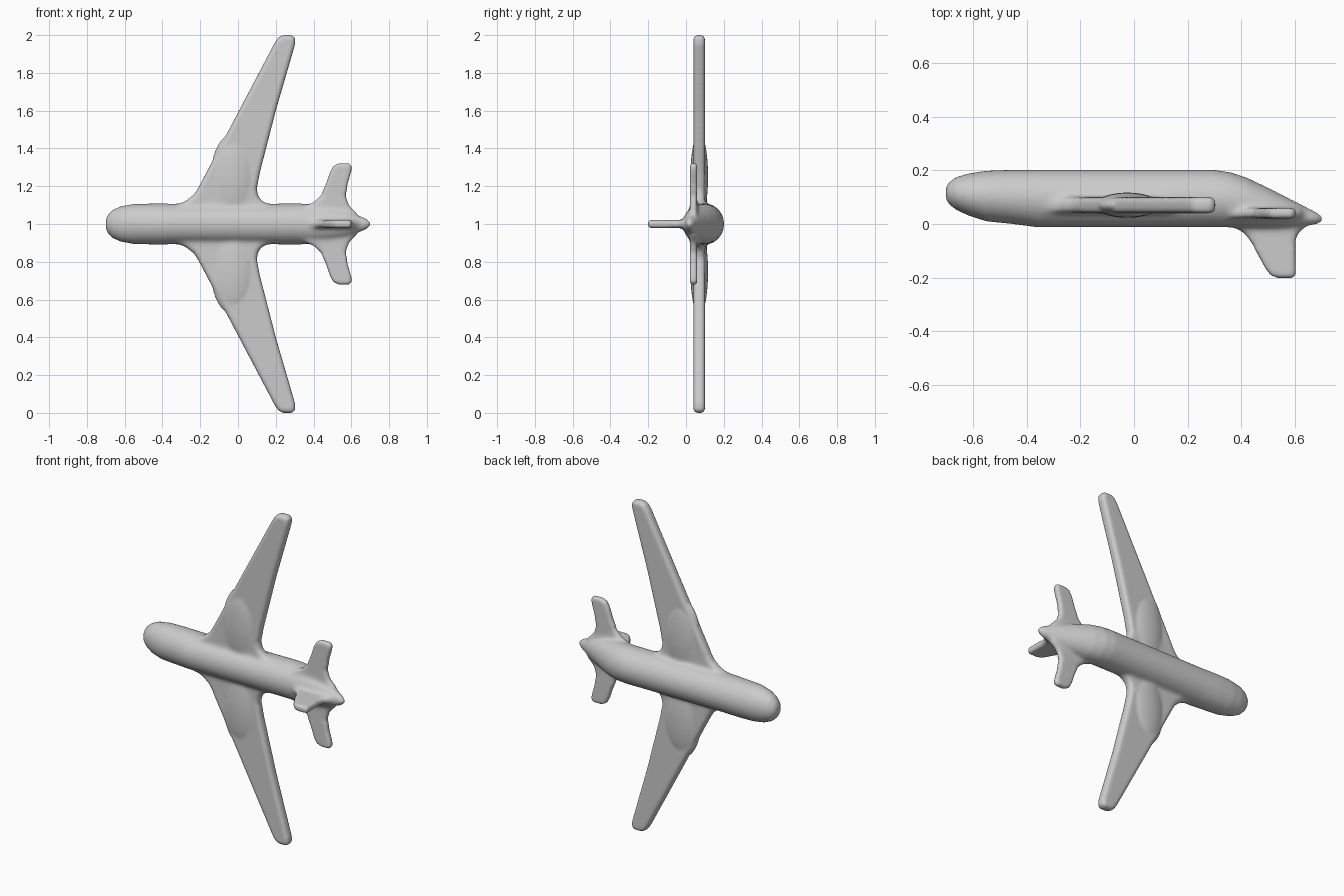
import bpy, bmesh, math
from mathutils import Vector

if "Cube" in bpy.data.objects:
    bpy.data.objects.remove(bpy.data.objects["Cube"])


def finish(bm, name):
    bmesh.ops.recalc_face_normals(bm, faces=bm.faces)
    mesh = bpy.data.meshes.new(name)
    bm.to_mesh(mesh)
    bm.free()
    ob = bpy.data.objects.new(name, mesh)
    bpy.context.collection.objects.link(ob)
    return ob


def plate(name, points, direction, bevel):
    """Extrude a closed outline along direction and round its rims."""
    bm = bmesh.new()
    face = bm.faces.new([bm.verts.new(p) for p in points])
    ext = bmesh.ops.extrude_face_region(bm, geom=[face], use_keep_orig=True)
    top = [v for v in ext["geom"] if isinstance(v, bmesh.types.BMVert)]
    bmesh.ops.translate(bm, verts=top, vec=direction)
    d = Vector(direction).normalized()
    rims = [e for e in bm.edges
            if abs((e.verts[0].co - e.verts[1].co).normalized().dot(d)) < 0.1]
    bmesh.ops.recalc_face_normals(bm, faces=bm.faces)
    bmesh.ops.bevel(bm, geom=rims, offset=bevel, segments=3, profile=0.5,
                    affect="EDGES", clamp_overlap=True)
    return finish(bm, name)


def mirrored(half):
    return half + [(x, -z) for x, z in reversed(half)]


# Fuselage: elliptical sections (x, low y, high y, half width)
sections = [
    (-0.70, 0.095, 0.135, 0.022), (-0.69, 0.075, 0.153, 0.047),
    (-0.665, 0.055, 0.173, 0.073), (-0.62, 0.033, 0.187, 0.094),
    (-0.55, 0.010, 0.198, 0.106), (-0.46, 0.001, 0.201, 0.108),
    (-0.36, -0.012, 0.201, 0.108), (0.30, -0.012, 0.201, 0.108),
    (0.36, -0.013, 0.192, 0.108), (0.42, -0.016, 0.172, 0.104),
    (0.50, -0.018, 0.134, 0.090), (0.58, -0.016, 0.094, 0.069),
    (0.64, -0.008, 0.064, 0.046), (0.68, 0.000, 0.042, 0.026),
    (0.70, 0.010, 0.028, 0.009)]
N = 40
bm = bmesh.new()
rings = []
for x, lo, hi, hz in sections:
    rings.append([bm.verts.new((x, (lo + hi) / 2 + (hi - lo) / 2 * math.cos(a),
                                1 + hz * math.sin(a)))
                  for a in (2 * math.pi * i / N for i in range(N))])
for a, b in zip(rings, rings[1:]):
    for i in range(N):
        bm.faces.new((a[i], a[(i + 1) % N], b[(i + 1) % N], b[i]))
bm.faces.new(rings[0])
bm.faces.new(rings[-1])
parts = [finish(bm, "fuselage")]

# Swept wings with flared roots
wing = [(-0.34, 0.10), (-0.285, 0.118), (-0.235, 0.155), (-0.20, 0.21),
        (0.0, 0.59), (0.195, 0.96), (0.215, 0.988), (0.24, 1.0), (0.285, 1.0),
        (0.303, 0.985), (0.302, 0.95), (0.20, 0.60), (0.115, 0.27),
        (0.10, 0.19), (0.108, 0.145), (0.135, 0.117), (0.18, 0.10)]
parts.append(plate("wings", [(x, 0.04, 1 + z) for x, z in mirrored(wing)],
                   (0, 0.06, 0), 0.02))

# Belly-side bulges at the wing roots
for s in (-1, 1):
    bm = bmesh.new()
    bmesh.ops.create_uvsphere(bm, u_segments=32, v_segments=20, radius=1)
    bmesh.ops.scale(bm, vec=(0.12, 0.047, 0.23), verts=bm.verts)
    bmesh.ops.translate(bm, vec=(-0.025, 0.07, 1 + s * 0.25), verts=bm.verts)
    parts.append(finish(bm, "wing_bulge"))

# Tailplane
tail = [(0.35, 0.095), (0.40, 0.118), (0.44, 0.155), (0.465, 0.21),
        (0.487, 0.275), (0.505, 0.308), (0.535, 0.321), (0.59, 0.321),
        (0.602, 0.305), (0.60, 0.28), (0.58, 0.21), (0.572, 0.15),
        (0.588, 0.10), (0.63, 0.06)]
parts.append(plate("tailplane", [(x, 0.021, 1 + z) for x, z in mirrored(tail)],
                   (0, 0.038, 0), 0.014))

# Fin
fin = [(0.36, 0.03), (0.37, -0.013), (0.41, -0.036), (0.445, -0.085),
       (0.49, -0.168), (0.51, -0.192), (0.535, -0.201), (0.59, -0.201),
       (0.602, -0.19), (0.601, -0.07), (0.612, -0.035), (0.65, -0.003),
       (0.64, 0.04)]
parts.append(plate("fin", [(x, y, 0.979) for x, y in fin], (0, 0, 0.042), 0.015))

# Fuse everything into one skin
bpy.ops.object.select_all(action="DESELECT")
for p in parts:
    p.select_set(True)
plane = parts[0]
bpy.context.view_layer.objects.active = plane
bpy.ops.object.join()
plane.name = "airplane_body"
mod = plane.modifiers.new("fuse", "REMESH")
mod.mode = "VOXEL"
mod.voxel_size = 0.008
bpy.ops.object.modifier_apply(modifier=mod.name)

# Soften only the joints between fuselage and surfaces
joint = plane.vertex_groups.new(name="joint")
for v in plane.data.vertices:
    x, y, z = v.co
    z = abs(z - 1)
    near_wing = -0.38 < x < 0.22 and 0.07 < z < 0.2 and 0 < y < 0.17
    near_tail = 0.34 < x < 0.66 and z < 0.17 and -0.09 < y < 0.12
    if near_wing or near_tail:
        joint.add([v.index], 1.0, "REPLACE")
soft = plane.modifiers.new("blend_joints", "SMOOTH")
soft.vertex_group = "joint"
soft.factor = 0.5
soft.iterations = 22
even = plane.modifiers.new("even_skin", "SMOOTH")
even.factor = 0.5
even.iterations = 3
for m in (soft.name, even.name):
    bpy.ops.object.modifier_apply(modifier=m)
bpy.ops.object.shade_smooth()
